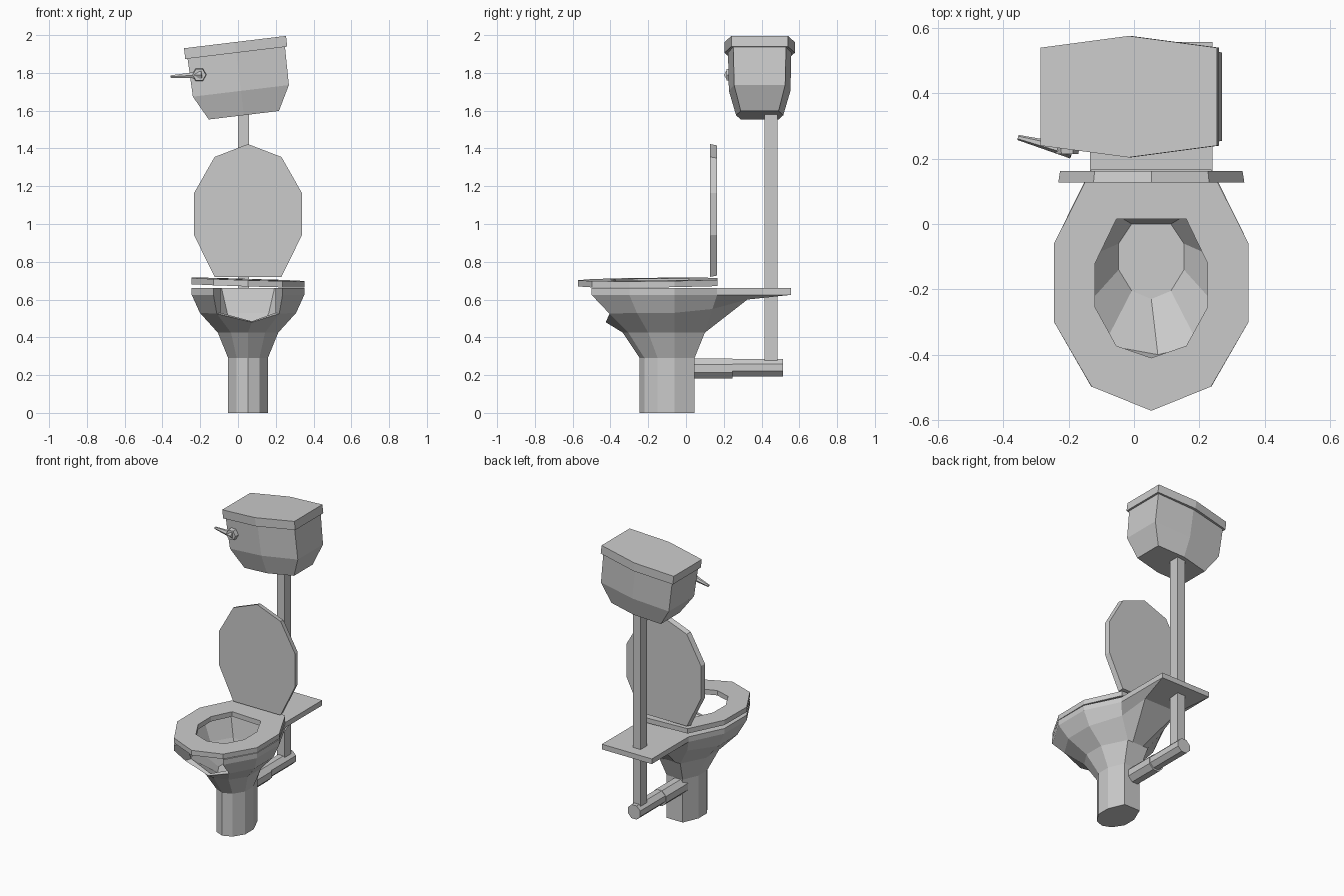
import bpy, bmesh, math
from mathutils import Matrix, Vector

if "Cube" in bpy.data.objects:
    bpy.data.objects.remove(bpy.data.objects["Cube"], do_unlink=True)

grey = bpy.data.materials.new("porcelain_grey")
grey.use_nodes = True
grey.diffuse_color = (0.6, 0.6, 0.6, 1)
grey.node_tree.nodes["Principled BSDF"].inputs["Base Color"].default_value = (0.6, 0.6, 0.6, 1)

AXIS = 0.053  # centre line of bowl, seat and lid


def make(name, verts, faces):
    mesh = bpy.data.meshes.new(name)
    mesh.from_pydata([tuple(v) for v in verts], [], faces)
    bm = bmesh.new()
    bm.from_mesh(mesh)
    bmesh.ops.recalc_face_normals(bm, faces=bm.faces)
    bm.to_mesh(mesh)
    bm.free()
    mesh.materials.append(grey)
    obj = bpy.data.objects.new(name, mesh)
    bpy.context.collection.objects.link(obj)
    return obj


def band(a, b, n, skip=()):
    """Quads between ring a and ring b of n points each."""
    return [(a * n + i, a * n + (i + 1) % n, b * n + (i + 1) % n, b * n + i)
            for i in range(n) if i not in skip]


def loft(name, rings, closed=False):
    n, k = len(rings[0]), len(rings)
    faces = [f for r in range(k - 1) for f in band(r, r + 1, n)]
    if closed:
        faces += band(k - 1, 0, n)
    else:
        faces += [tuple(range(n)), tuple(range((k - 1) * n, k * n))]
    return make(name, [v for r in rings for v in r], faces)


def mirror(half):
    """Front point plus right-hand points -> full symmetric outline."""
    return half + [(-p[0], *p[1:]) for p in reversed(half[1:])]


def ring(half, z):
    return [Vector((AXIS + p[0], p[1], p[2] if len(p) > 2 else z)) for p in mirror(half)]


def tube(name, a, b, r1, r2, sides, turn=0.0):
    a, b = Vector(a), Vector(b)
    q = (b - a).to_track_quat('Z', 'Y')
    circle = [Vector((math.cos(t), math.sin(t), 0)) for t in
              [turn + math.tau * i / sides for i in range(sides)]]
    return loft(name, [[a + q @ (c * r1) for c in circle], [b + q @ (c * r2) for c in circle]])


# Pedestal and bowl: outside going up, over the rim, inside going down
foot = [(0, -.245), (.06, -.22), (.105, -.15), (.105, -.06), (.06, .045), (.03, .045)]
neck = [(0, -.335), (.09, -.305), (.16, -.2), (.16, -.06), (.08, .10), (.04, .10)]
belly = [(0.02, -.425, .48), (.165, -.405, .525), (.255, -.26), (.255, -.06), (.16, .14, .55), (.13, .325, .6)]
rim = [(0, -.57), (.183, -.5), (.298, -.3), (.298, -.06), (.187, .165), (.187, .557)]
rim_in = [(0, -.5), (.145, -.43), (.235, -.27), (.235, -.1), (.14, .05), (.07, .05)]
belly_in = [(0.02, -.4, .485), (.145, -.37, .53), (.19, -.24), (.19, -.1), (.11, .03), (.05, .03)]
floor = [(0, -.23), (.06, -.205), (.1, -.14), (.1, -.06), (.06, .0), (.03, .0)]
levels = [(foot, 0), (foot, .29), (neck, .425), (belly, .53), (rim, .625),
          (rim, .66), (rim_in, .66), (belly_in, .53), (floor, .4)]
rings = [ring(h, z) for h, z in levels]
n = len(rings[0])
gap = (0, n - 1)  # columns broken out of the front
faces = [f for r in range(8) for f in band(r, r + 1, n, gap if 3 <= r <= 6 else ())]
faces += [f for i, f in enumerate(band(3, 7, n)) if i in gap]
faces += [tuple(r * n + c for r in range(3, 8)) for c in (1, n - 1)]
faces += [tuple(range(n)), tuple(range(8 * n, 9 * n))]
make("bowl", [v for r in rings for v in r], faces)

# Loose seat ring, slightly tilted
seat_out = [(0, -.572), (.183, -.498), (.298, -.3), (.298, -.06), (.183, .168)]
seat_in = [(0, -.41), (.107, -.373), (.172, -.255), (.172, -.12), (.107, .015)]
seat = [ring(seat_out, .675), ring(seat_out, .708), ring(seat_in, .708), ring(seat_in, .675)]
for loop in seat:
    for v in loop:
        v.z += (AXIS - v.x) * .03 + v.y * .01
loft("seat", seat, closed=True)

# Raised lid
lid_half = [(0, 1.423), (.177, 1.355), (.285, 1.165), (.285, .94), (.177, .72)]
lid = [[Vector((AXIS + x * s, y, 1.07 + (z - 1.07) * s)) for x, z in mirror(lid_half)]
       for y, s in ((.127, 1), (.163, .98))]
loft("seat_lid", lid)

# Pipes
drop = [(.0, .415), (.058, .415), (.058, .485), (.0, .485)]
loft("down_pipe", [[(x, y, z) for x, y in drop] for z in (.25, 1.6)])
tube("pipe_collar", (.03, 0, .235), (.03, .245, .235), .057, .057, 8, math.pi / 8)
tube("flush_pipe", (.03, .2, .24), (.03, .513, .24), .05, .05, 8, math.pi / 8)

# Crooked tank and its cover, built level then tilted
tilt = Matrix.Translation((-.016, .39, 1.963)) @ Matrix.Rotation(-math.radians(6.9), 4, 'Y')


def hexagon(dx, side, mid, z):
    outline = [(-dx, -side), (0, -mid), (dx, -side), (dx, side), (0, mid), (-dx, side)]
    return [tilt @ Vector((x, y, z)) for x, y in outline]


loft("tank", [hexagon(.187, .1, .125, -.39), hexagon(.256, .135, .163, -.26),
              hexagon(.26, .14, .168, -.04)])
loft("tank_cover", [hexagon(.272, .15, .186, -.057), hexagon(.272, .15, .186, 0)])

# Flush handle
tube("handle_knob", (-.205, .26, 1.79), (-.205, .215, 1.79), .04, .035, 6)
tube("handle_lever", (-.19, .222, 1.79), (-.355, .265, 1.78), .022, .008, 6)
